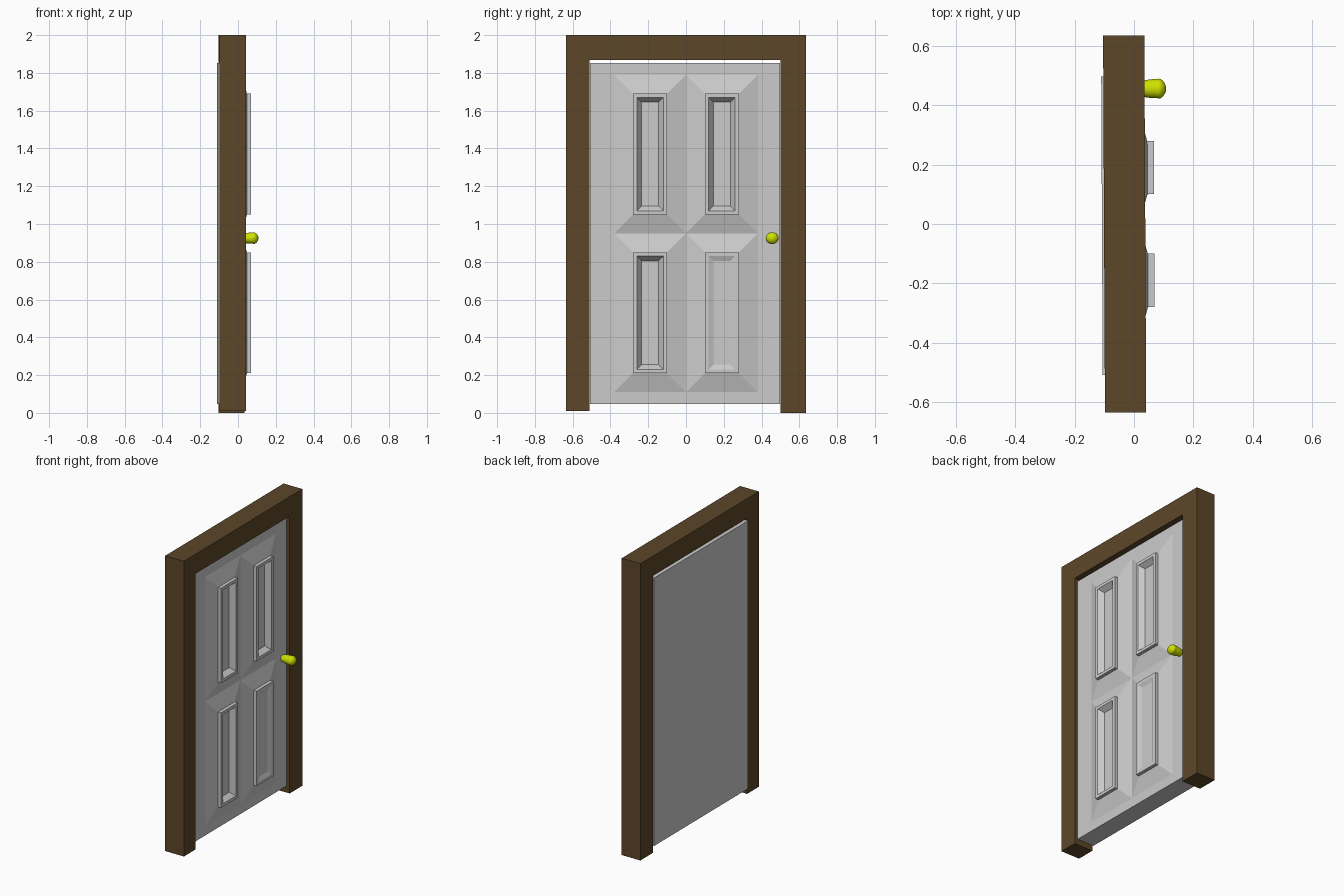
import bpy, bmesh, math

if "Cube" in bpy.data.objects:
    bpy.data.objects.remove(bpy.data.objects["Cube"])

TILT = 0.005  # the whole door is turned very slightly about z


def material(name, rgb):
    m = bpy.data.materials.new(name)
    m.diffuse_color = (*rgb, 1)
    m.use_nodes = True
    m.node_tree.nodes["Principled BSDF"].inputs["Base Color"].default_value = m.diffuse_color
    return m


def finish(bm, name, mat=None):
    bmesh.ops.recalc_face_normals(bm, faces=bm.faces)
    me = bpy.data.meshes.new(name)
    bm.to_mesh(me)
    bm.free()
    ob = bpy.data.objects.new(name, me)
    bpy.context.collection.objects.link(ob)
    if mat:
        me.materials.append(mat)
    return ob


def rect(bm, x, y0, y1, z0, z1):
    return [bm.verts.new((x, y, z)) for y, z in ((y0, z0), (y1, z0), (y1, z1), (y0, z1))]


def bridge(bm, a, b):
    for i in range(len(a)):
        j = (i + 1) % len(a)
        bm.faces.new((a[i], a[j], b[j], b[i]))


# door frame: U-shaped profile extruded through the wall
bm = bmesh.new()
outline = [(-0.635, 0.01), (-0.51, 0.01), (-0.51, 1.868), (0.50, 1.868),
           (0.50, 0.0), (0.635, 0.0), (0.635, 2.0), (-0.635, 2.0)]
back = [bm.verts.new((-0.101, y, z)) for y, z in outline]
front = [bm.verts.new((0.038, y, z)) for y, z in outline]
bm.faces.new(back)
bm.faces.new(front)
bridge(bm, back, front)
frame = finish(bm, "door_frame", material("dark_wood", (0.108, 0.063, 0.022)))
frame.rotation_euler.z = TILT

# door leaf: a grid front with four raised, recessed panels
bm = bmesh.new()
FACE, BACK = 0.017, -0.108
ys = [-0.509, -0.38, 0.0, 0.38, 0.498]
zs = [0.047, 0.11, 0.95, 1.79, 1.853]
grid = [[bm.verts.new((FACE, y, z)) for z in zs] for y in ys]
# inset from the panel outline and height of each step
steps = [(0.10, 0.046), (0.10, 0.068), (0.12, 0.068)]
for i in range(4):
    for j in range(4):
        cell = [grid[i][j], grid[i + 1][j], grid[i + 1][j + 1], grid[i][j + 1]]
        if i not in (1, 2) or j not in (1, 2):
            bm.faces.new(cell)
            continue
        floor = 0.058 if (i, j) == (2, 1) else 0.035  # one panel is shallower
        ring = cell
        for d, x in steps + [(0.145, floor)]:
            nxt = rect(bm, x, ys[i] + d, ys[i + 1] - d, zs[j] + d, zs[j + 1] - d)
            bridge(bm, ring, nxt)
            ring = nxt
        bm.faces.new(ring)
# edges and flat back of the leaf
rim = ([grid[i][0] for i in range(4)] + [grid[4][j] for j in range(4)]
       + [grid[i][4] for i in range(4, 0, -1)] + [grid[0][j] for j in range(4, 0, -1)])
rear = [bm.verts.new((BACK, v.co.y, v.co.z)) for v in rim]
bridge(bm, rim, rear)
bm.faces.new(rear)
door = finish(bm, "door_leaf")
door.rotation_euler.z = TILT

# knob: lathed profile (x, radius) around the x axis
bm = bmesh.new()
profile = [(0.012, 0.022), (0.04, 0.029), (0.06, 0.032), (0.078, 0.032), (0.082, 0.034),
           (0.090, 0.032), (0.098, 0.026), (0.104, 0.017), (0.108, 0.007)]
N = 24
rings = [[bm.verts.new((x, 0.456 + r * math.cos(2 * math.pi * k / N),
                        0.925 + 0.92 * r * math.sin(2 * math.pi * k / N)))
          for k in range(N)] for x, r in profile]
for a, b in zip(rings, rings[1:]):
    bridge(bm, a, b)
bm.faces.new(rings[0])
bm.faces.new(rings[-1])
knob = finish(bm, "door_knob", material("yellow_brass", (0.62, 0.75, 0.0)))
bpy.context.view_layer.objects.active = knob
knob.select_set(True)
bpy.ops.object.shade_smooth_by_angle(angle=math.radians(40))
